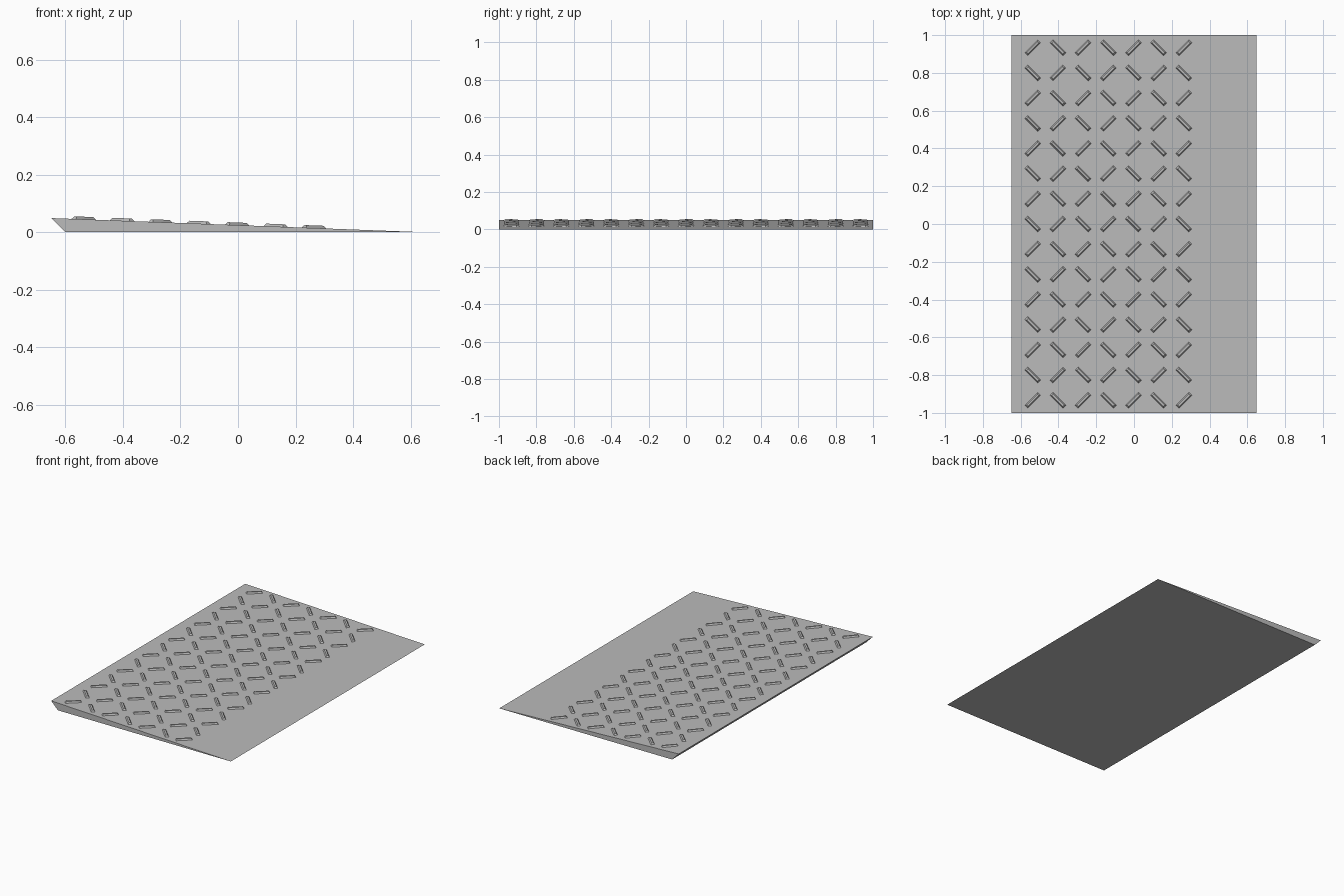
import bpy
import bmesh
from mathutils import Matrix, Vector

if "Cube" in bpy.data.objects:
    bpy.data.objects.remove(bpy.data.objects["Cube"], do_unlink=True)

HALF_X, HALF_Y, HEIGHT = 0.648, 1.0, 0.049
SLOPE = HEIGHT / (2 * HALF_X)


def surface_z(x):
    return (HALF_X - x) * SLOPE


def finish(name, bm, mat):
    bmesh.ops.recalc_face_normals(bm, faces=bm.faces)
    mesh = bpy.data.meshes.new(name)
    bm.to_mesh(mesh)
    bm.free()
    mesh.materials.append(mat)
    obj = bpy.data.objects.new(name, mesh)
    bpy.context.collection.objects.link(obj)
    return obj


steel = bpy.data.materials.new("grey steel")
steel.use_nodes = True
color = (0.5, 0.5, 0.5, 1)
steel.diffuse_color = color
steel.node_tree.nodes["Principled BSDF"].inputs["Base Color"].default_value = color

# Ramp plate: wedge profile extruded along y
bm = bmesh.new()
profile = [(-HALF_X, HEIGHT), (-0.6, 0), (HALF_X, 0)]
face = bm.faces.new([bm.verts.new((x, -HALF_Y, z)) for x, z in profile])
ext = bmesh.ops.extrude_face_region(bm, geom=[face])
moved = [g for g in ext["geom"] if isinstance(g, bmesh.types.BMVert)]
bmesh.ops.translate(bm, verts=moved, vec=(0, 2 * HALF_Y, 0))
finish("ramp_plate", bm, steel)


# Raised grip bars: tapered blocks lying on the slope in a checker of diagonals
def add_bar(bm, x, y, angle):
    verts = bmesh.ops.create_cube(bm, size=1)["verts"]
    turn = Matrix.Rotation(angle, 3, "Z")
    for v in verts:
        top = v.co.z > 0
        length, width = (0.082, 0.011) if top else (0.098, 0.023)
        p = turn @ Vector((v.co.x * length, v.co.y * width, 0))
        px = x + p.x
        v.co = (px, y + p.y, surface_z(px) + (0.009 if top else -0.0005))


bm = bmesh.new()
PITCH = 0.1333
for col in range(7):
    for row in range(15):
        sign = 1 if (col + row) % 2 == 0 else -1
        add_bar(bm, -0.536 + col * PITCH, (7 - row) * PITCH, sign * 0.7854)
finish("grip_bars", bm, steel)
